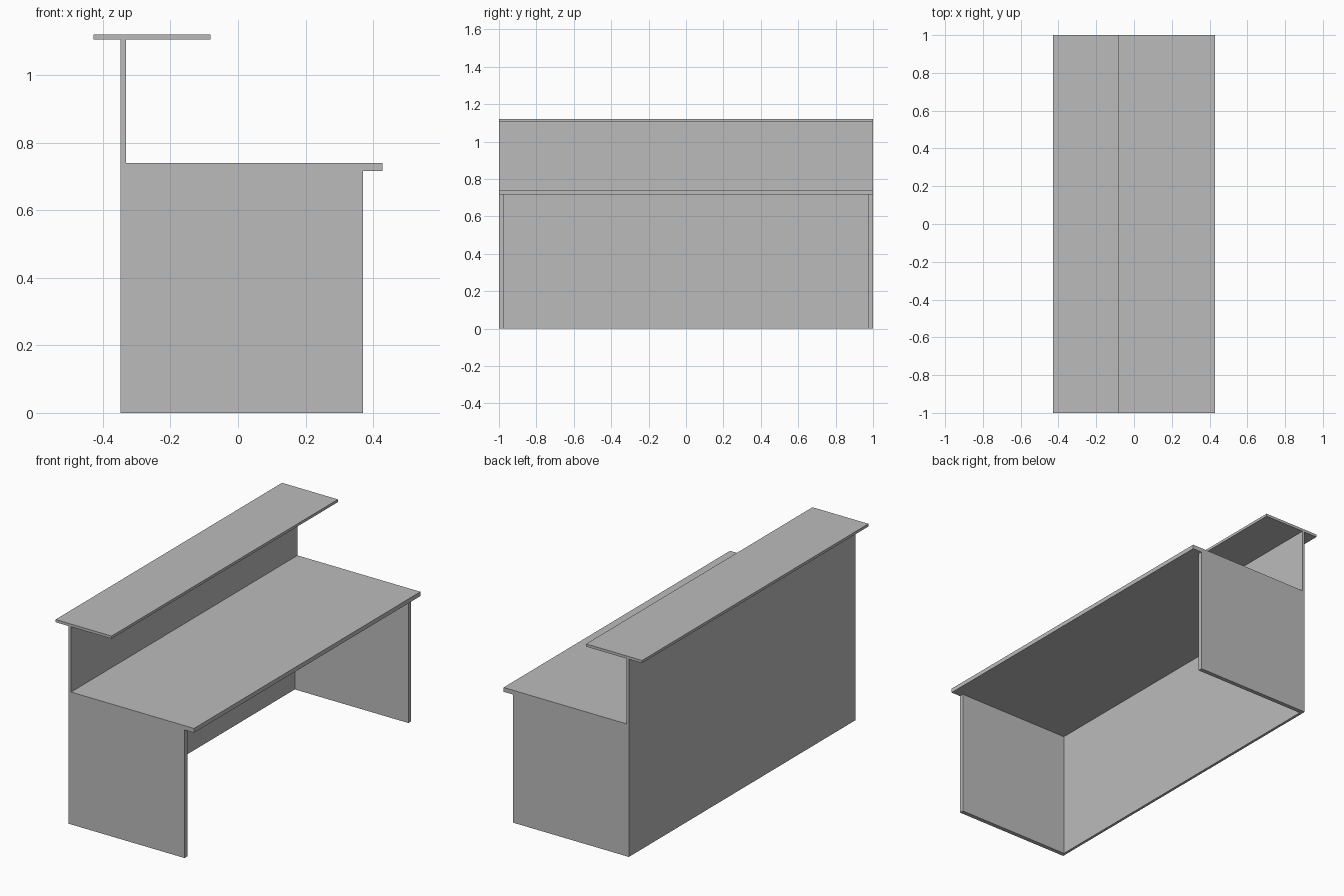
import bpy

cube = bpy.data.objects.get("Cube")
if cube:
    bpy.data.objects.remove(cube, do_unlink=True)

# Single plain grey finish
grey = bpy.data.materials.new("plain_grey")
grey.use_nodes = True
GREY = (0.5, 0.5, 0.5, 1.0)
grey.diffuse_color = GREY
grey.node_tree.nodes["Principled BSDF"].inputs["Base Color"].default_value = GREY


def panel(name, x, y, z):
    """Flat board spanning the given (min, max) ranges."""
    bpy.ops.mesh.primitive_cube_add(size=1)
    ob = bpy.context.object
    ob.name = ob.data.name = name
    ob.location = [(a + b) / 2 for a, b in (x, y, z)]
    ob.scale = [b - a for a, b in (x, y, z)]
    bpy.ops.object.transform_apply(location=False, rotation=False, scale=True)
    ob.data.materials.append(grey)
    return ob


FULL = (-1.0, 1.0)
BACK_IN = -0.332     # inner face of the tall panel
DESK_LOW = 0.716     # underside of the worktop

# Tall screen panel with the counter shelf resting on it
panel("tall_panel", (-0.347, BACK_IN), FULL, (0, 1.105))
panel("counter_shelf", (-0.428, -0.082), FULL, (1.105, 1.12))

# Worktop and its two end supports
panel("worktop", (BACK_IN, 0.428), FULL, (DESK_LOW, 0.74))
for side, y in (("front", (-1.0, -0.976)), ("back", (0.976, 1.0))):
    panel(side + "_end_support", (BACK_IN, 0.37), y, (0, DESK_LOW))
